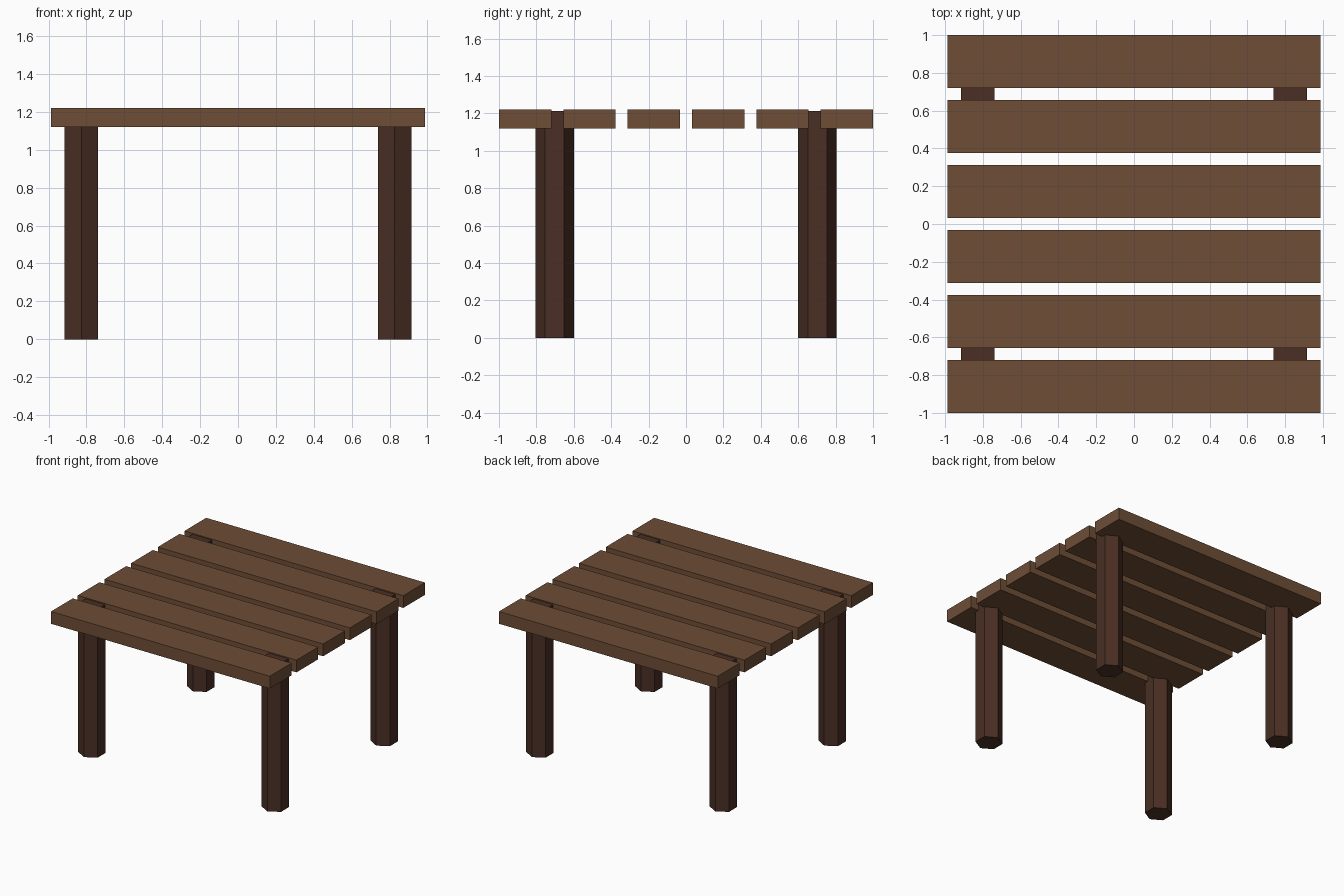
import bpy
import math

old = bpy.data.objects.get("Cube")
if old:
    bpy.data.objects.remove(old, do_unlink=True)


def make_material(name, color):
    mat = bpy.data.materials.new(name)
    mat.use_nodes = True
    mat.diffuse_color = color
    mat.node_tree.nodes["Principled BSDF"].inputs["Base Color"].default_value = color
    return mat


plank_wood = make_material("plank brown", (0.155, 0.075, 0.037, 1))
leg_wood = make_material("dark leg brown", (0.068, 0.028, 0.018, 1))

# Table top: six evenly spaced planks
PLANKS, WIDTH, LENGTH = 6, 0.28, 1.974
BOTTOM, TOP = 1.12, 1.22
pitch = (2 - WIDTH) / (PLANKS - 1)
for i in range(PLANKS):
    y = -1 + WIDTH / 2 + i * pitch
    bpy.ops.mesh.primitive_cube_add(size=1, location=(0, y, (BOTTOM + TOP) / 2))
    plank = bpy.context.object
    plank.name = f"plank_{i + 1}"
    plank.scale = (LENGTH, WIDTH, TOP - BOTTOM)
    bpy.ops.object.transform_apply(location=False, rotation=False, scale=True)
    plank.data.materials.append(plank_wood)

# Legs: hexagonal posts with corners toward front and back, tops just below the planks' surface
LEG_HEIGHT = 1.212
for side, sx in (("left", 1), ("right", -1)):
    for end, sy in (("front", -1), ("back", 1)):
        bpy.ops.mesh.primitive_cylinder_add(
            vertices=6, radius=0.102, depth=LEG_HEIGHT,
            location=(sx * 0.827, sy * 0.702, LEG_HEIGHT / 2))
        leg = bpy.context.object
        leg.name = f"{end}_{side}_leg"
        # Align a corner with the y axis whatever the primitive's start angle
        corner = leg.data.vertices[0].co
        leg.rotation_euler.z = math.pi / 2 - math.atan2(corner.y, corner.x)
        bpy.ops.object.transform_apply(location=False, rotation=True, scale=False)
        leg.data.materials.append(leg_wood)
